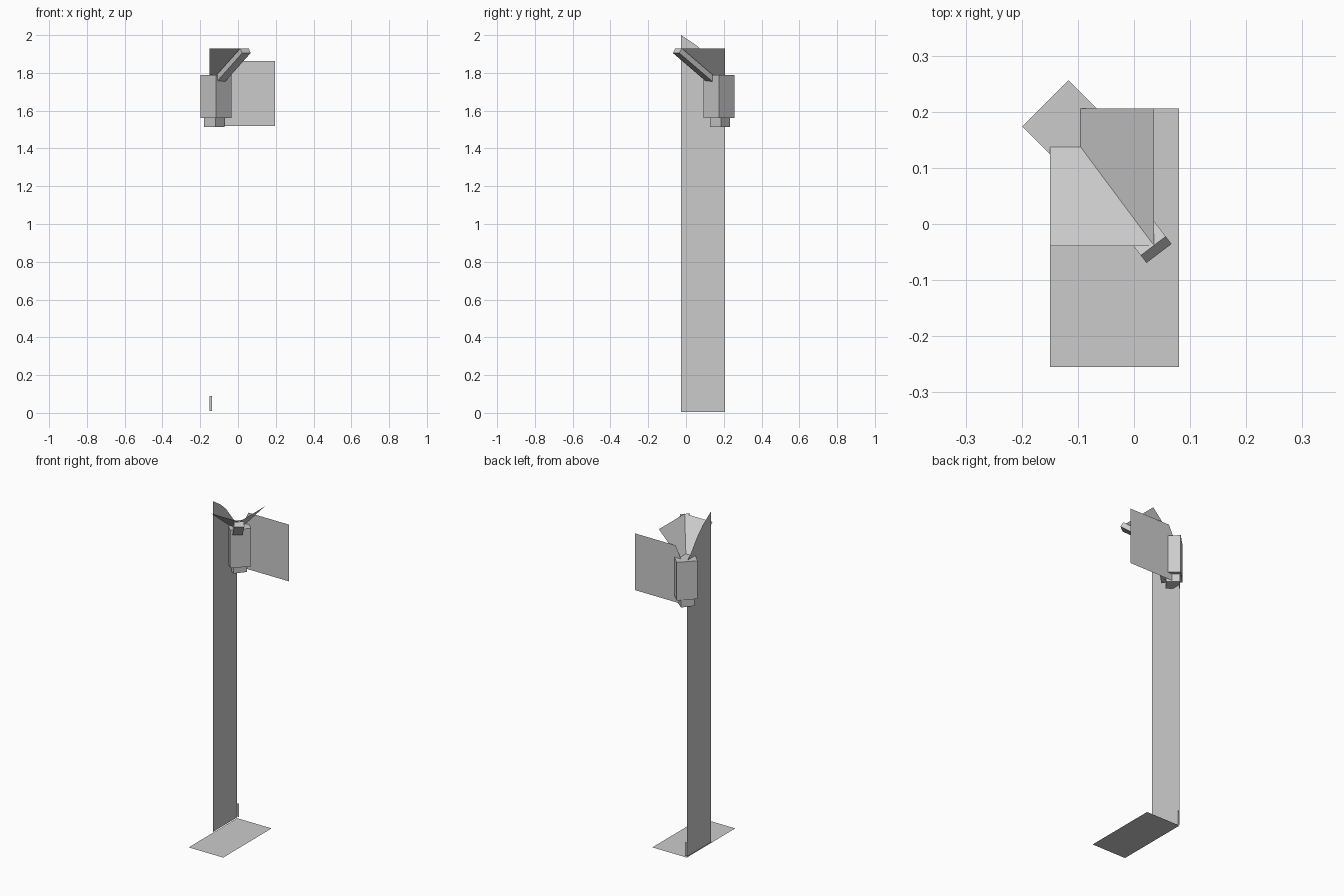
import bpy, math
from mathutils import Matrix, Vector

if "Cube" in bpy.data.objects:
    bpy.data.objects.remove(bpy.data.objects["Cube"])


def sheet(name, faces):
    """Thin single-surface part from a few polygons."""
    verts, polys = [], []
    for f in faces:
        polys.append([len(verts) + i for i in range(len(f))])
        verts += f
    me = bpy.data.meshes.new(name)
    me.from_pydata(verts, [], polys)
    ob = bpy.data.objects.new(name, me)
    bpy.context.collection.objects.link(ob)
    return ob


def box(name, center, size, angle=0.0):
    bpy.ops.mesh.primitive_cube_add(size=1, location=center, rotation=(0, 0, math.radians(angle)))
    ob = bpy.context.object
    ob.name = name
    ob.scale = size
    return ob


LEFT, BACK = -0.15, 0.206

# floor plate
sheet("base_plate", [[(LEFT, -0.255, 0), (0.08, -0.255, 0), (0.08, BACK, 0), (LEFT, BACK, 0)]])

# tall side panel with a curved top edge
side = [(-0.026, 0.005), (BACK, 0.005), (BACK, 1.78), (0.167, 1.82), (0.14, 1.855),
        (0.1, 1.905), (0.05, 1.95), (-0.026, 2.0)]
sheet("side_panel", [[(LEFT, y, z) for y, z in side]])

# rear wing panel with a notched inner corner, and the small tab at the foot
wing = [(LEFT, 1.52), (0.197, 1.52), (0.197, 1.862), (-0.075, 1.862), (-0.11, 1.79), (LEFT, 1.78)]
sheet("wing_panel", [[(x, BACK, z) for x, z in wing]])
tab = [(LEFT, 0.01), (-0.138, 0.01), (-0.138, 0.09), (LEFT, 0.09)]
sheet("foot_tab", [[(x, BACK, z) for x, z in tab]])

# folded hood: two slopes meeting in a valley
lo, hi = 1.79, 1.93
P, Q = (-0.095, 0.137, lo), (0.036, -0.039, hi)
sheet("hood", [
    [(LEFT, 0.137, lo), (LEFT, -0.039, hi), Q, P],
    [P, Q, (0.036, BACK, hi), (-0.095, BACK, lo)],
])

# sloping bar under the valley
u = (Vector((0.066, -0.035, 1.905)) - Vector((-0.071, 0.145, 1.751))).normalized()
side_dir = Vector((-u.y, u.x, 0)).normalized()
n = u.cross(side_dir)
L, W, T = 0.274, 0.056, 0.03
bar = box("valley_bar", (0, 0, 0), (1, 1, 1))
rot = Matrix((u, side_dir, n)).transposed().to_4x4()
c = Vector((0.0445, -0.0525, 1.905)) - u * (L / 2) + n * (T / 2)
bar.matrix_world = Matrix.Translation(c) @ rot @ Matrix.Diagonal((L, W, T, 1))

# corner housing and the smaller block below it
box("housing", (-0.117, 0.174, 1.675), (0.116, 0.116, 0.23), 45)
box("lower_block", (-0.125, 0.18, 1.5375), (0.077, 0.077, 0.049), 51)
